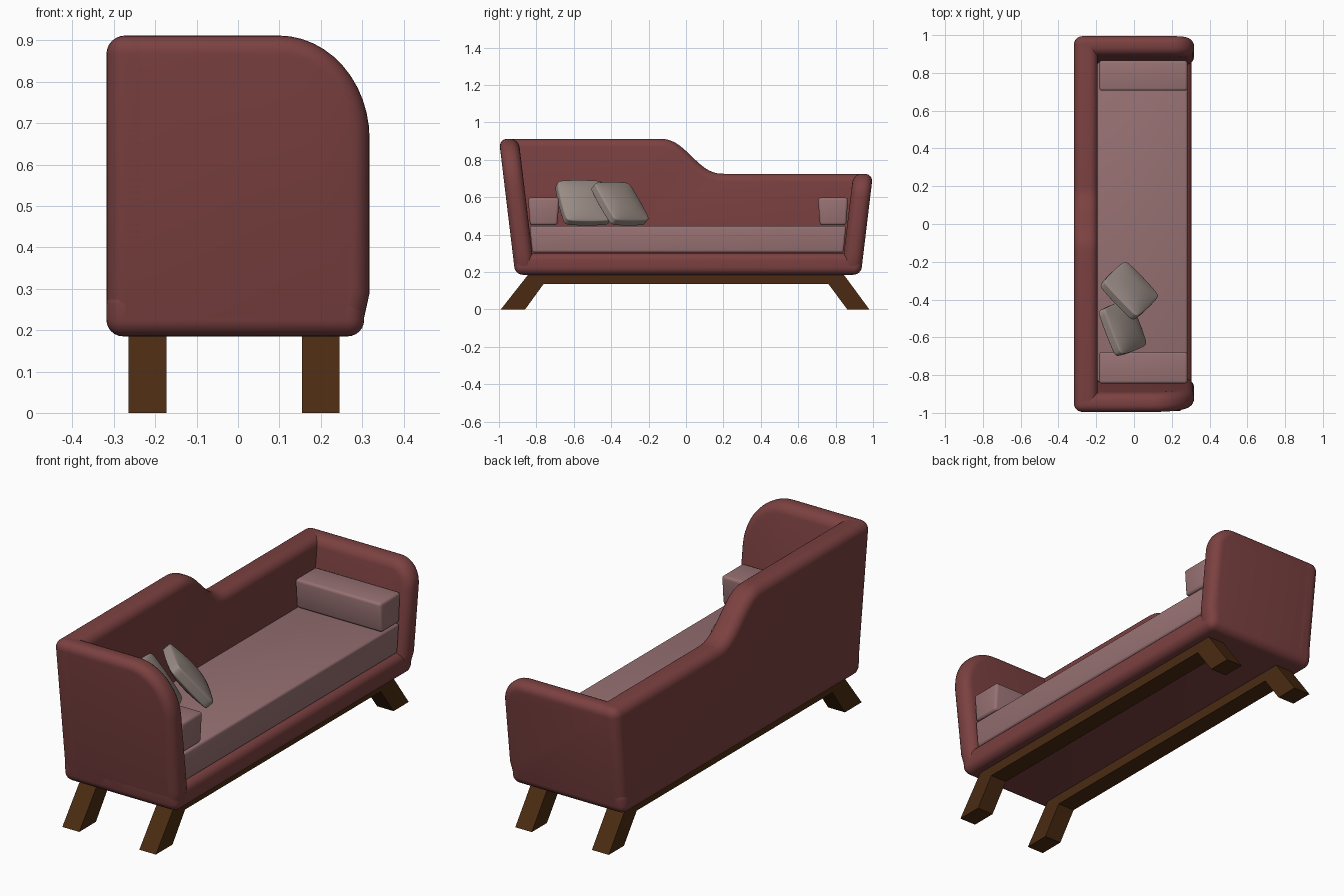
import bpy, bmesh
from math import sin, cos, pi, radians
from mathutils import Vector, Matrix

if "Cube" in bpy.data.objects:
    bpy.data.objects.remove(bpy.data.objects["Cube"])


def material(name, rgb):
    m = bpy.data.materials.new(name)
    m.diffuse_color = (*rgb, 1)
    m.use_nodes = True
    m.node_tree.nodes["Principled BSDF"].inputs["Base Color"].default_value = m.diffuse_color
    return m


RED = material("red_fabric", (0.20, 0.052, 0.052))
ROSE = material("rose_fabric", (0.31, 0.165, 0.17))
TAUPE = material("taupe_fabric", (0.32, 0.26, 0.235))
WOOD = material("dark_wood", (0.07, 0.024, 0.006))


def finish(name, bm, mat):
    bmesh.ops.recalc_face_normals(bm, faces=bm.faces[:])
    me = bpy.data.meshes.new(name)
    bm.to_mesh(me)
    bm.free()
    me.materials.append(mat)
    ob = bpy.data.objects.new(name, me)
    bpy.context.collection.objects.link(ob)
    bpy.ops.object.select_all(action='DESELECT')
    ob.select_set(True)
    bpy.context.view_layer.objects.active = ob
    bpy.ops.object.shade_smooth_by_angle(angle=radians(35))
    return ob


def prism(name, ring_a, ring_b, mat, bevel=0.0, segments=6):
    """Solid between two matching outlines, with its sharp edges rounded."""
    bm = bmesh.new()
    a = [bm.verts.new(p) for p in ring_a]
    b = [bm.verts.new(p) for p in ring_b]
    bm.faces.new(a)
    bm.faces.new(b[::-1])
    n = len(a)
    for i in range(n):
        j = (i + 1) % n
        bm.faces.new((a[i], b[i], b[j], a[j]))
    bmesh.ops.recalc_face_normals(bm, faces=bm.faces[:])
    if bevel:
        sharp = [e for e in bm.edges if e.calc_face_angle() > radians(30)]
        bmesh.ops.bevel(bm, geom=sharp, offset=bevel, offset_type='OFFSET', segments=segments,
                        profile=0.5, affect='EDGES', clamp_overlap=False)
    return finish(name, bm, mat)


def side_prism(name, yz, x0, x1, mat, bevel=0.0, segments=6):
    return prism(name, [(x0, y, z) for y, z in yz], [(x1, y, z) for y, z in yz],
                 mat, bevel, segments)


# Splayed outer planes of the two ends
Z0, HIGH, LOW = 0.185, 0.912, 0.725


def y_left(z):
    return -(0.913 + 0.12 * (z - Z0))


def y_right(z):
    return 0.935 + 0.12 * (z - Z0)


# Arms: rounded upper front corner, leaning outwards
def arm(name, top, rx, rz, y_of, inward):
    curve = [(0.318 - rx + rx * cos(t), top - rz + rz * sin(t))
             for t in [i * pi / 24 for i in range(13)]]
    xz = [(-0.318, Z0), (0.295, Z0), (0.318, 0.29)] + curve + [(-0.312, top)]
    prism(name, [(x, y_of(z), z) for x, z in xz],
          [(x, y_of(z) + inward, z) for x, z in xz], RED, 0.045)


arm("high_arm", HIGH, 0.22, 0.25, y_left, 0.105)
arm("low_arm", LOW, 0.11, 0.12, y_right, -0.105)

# Backrest with a stepped, S-shaped top
step = []
for i in range(17):
    t = i / 16
    s = t * t * t * (t * (6 * t - 15) + 10)
    step.append((-0.15 + 0.36 * t, HIGH + (LOW - HIGH) * s))
back = [(y_left(Z0), Z0), (y_left(HIGH), HIGH)] + step + [(y_right(LOW), LOW), (y_right(Z0), Z0)]
side_prism("backrest", back, -0.318, -0.192, RED, 0.045)

# Base under the seat
base = [(y_left(Z0), Z0), (y_left(0.302), 0.302), (y_right(0.302), 0.302), (y_right(Z0), Z0)]
side_prism("base", base, -0.318, 0.305, RED, 0.04)

# Seat cushion and end bolsters
side_prism("seat_cushion", [(-0.822, 0.304), (-0.836, 0.446), (0.856, 0.446), (0.842, 0.304)],
           -0.195, 0.283, ROSE, 0.012, 3)
side_prism("left_bolster", [(-0.834, 0.45), (-0.845, 0.597), (-0.677, 0.597), (-0.688, 0.45)],
           -0.185, 0.283, ROSE, 0.014, 3)
side_prism("right_bolster", [(0.716, 0.45), (0.705, 0.597), (0.866, 0.597), (0.857, 0.45)],
           -0.185, 0.283, ROSE, 0.014, 3)

# Wooden rails with splayed legs
frame = [(-0.99, 0), (-0.86, 0), (-0.762, 0.135), (0.762, 0.135), (0.862, 0), (0.98, 0),
         (0.842, 0.188), (-0.842, 0.188)]
side_prism("rear_leg_frame", frame, -0.265, -0.173, WOOD)
side_prism("front_leg_frame", frame, 0.155, 0.245, WOOD)


# Scatter pillows: puffed squares, u = level edge, w = downhill edge
def pillow(name, centre, u, w, size_u, size_w):
    u, w = Vector(u).normalized(), Vector(w).normalized()
    n = u.cross(w).normalized()
    w = n.cross(u)
    bm = bmesh.new()
    bmesh.ops.create_cube(bm, size=2)
    bmesh.ops.subdivide_edges(bm, edges=bm.edges[:], cuts=5, use_grid_fill=True)
    for v in bm.verts:
        a, b, c = v.co
        puff = 0.024 + 0.026 * (1 - a * a) ** 0.7 * (1 - b * b) ** 0.7
        pinch = 1 - 0.05 * (a * a * b * b)
        v.co = (Vector(centre) + u * (a * pinch * size_u / 2)
                + w * (b * pinch * size_w / 2) + n * (c * puff))
    ob = finish(name, bm, TAUPE)
    for p in ob.data.polygons:
        p.use_smooth = True
    for e in ob.data.edges:
        e.use_edge_sharp = False
    m = ob.modifiers.new("round", 'SUBSURF')
    m.levels = m.render_levels = 2


pillow("front_pillow", (-0.025, -0.353, 0.565), (-0.69, 0.72, 0), (0.13, 0.125, -0.22), 0.27, 0.27)
pillow("rear_pillow", (-0.06, -0.55, 0.57), (-0.36, 0.93, 0), (0.15, 0.058, -0.23), 0.27, 0.27)
